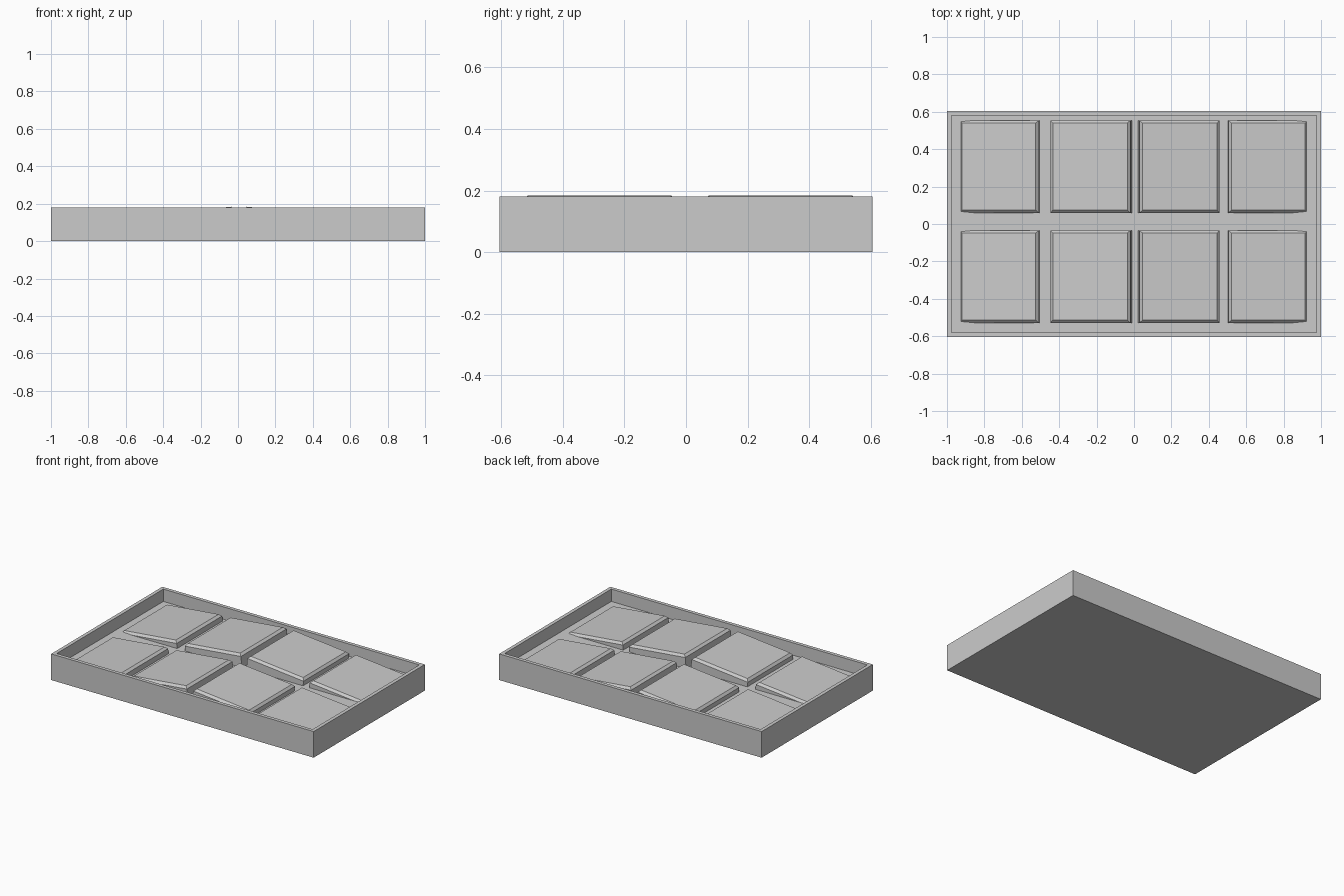
import bpy, bmesh, math
from mathutils import Matrix

cube = bpy.data.objects.get("Cube")
if cube:
    bpy.data.objects.remove(cube, do_unlink=True)

grey = bpy.data.materials.new("plain_grey")
grey.use_nodes = True
colour = (0.6, 0.6, 0.6, 1)
grey.diffuse_color = colour
grey.node_tree.nodes["Principled BSDF"].inputs["Base Color"].default_value = colour

HEIGHT, FLOOR = 0.18, 0.095
TILT = math.atan(0.1)
CHAMFER = 0.015


def box(size, centre):
    bm = bmesh.new()
    bmesh.ops.create_cube(bm, size=1)
    bmesh.ops.scale(bm, vec=size, verts=bm.verts)
    bmesh.ops.translate(bm, vec=centre, verts=bm.verts)
    return bm


def top_face(bm):
    return max(bm.faces, key=lambda f: f.calc_center_median().z)


def finish(bm, name):
    mesh = bpy.data.meshes.new(name)
    bm.to_mesh(mesh)
    bm.free()
    mesh.materials.append(grey)
    obj = bpy.data.objects.new(name, mesh)
    bpy.context.collection.objects.link(obj)
    return obj


# Tray: solid base with a thin raised rim
bm = box((2, 1.21, HEIGHT), (0, 0, HEIGHT / 2))
floor = top_face(bm)
bmesh.ops.inset_region(bm, faces=[floor], thickness=0.035)
wall = bmesh.ops.extrude_face_region(bm, geom=[floor])["geom"]
bmesh.ops.translate(bm, vec=(0, 0, FLOOR - HEIGHT),
                    verts=[v for v in wall if isinstance(v, bmesh.types.BMVert)])
if floor.is_valid:
    bmesh.ops.delete(bm, geom=[floor], context='FACES_ONLY')
bmesh.ops.recalc_face_normals(bm, faces=bm.faces)
finish(bm, "tray")


# Tile: chamfered slab, tilted about y around the middle of its top
def tile(name, x, y, z, width, depth, thickness, tilt):
    bm = box((width, depth, thickness), (0, 0, -thickness / 2))
    bmesh.ops.bevel(bm, geom=list(top_face(bm).edges), offset=CHAMFER,
                    segments=1, affect='EDGES')
    obj = finish(bm, name)
    obj.matrix_world = Matrix.Translation((x, y, z)) @ Matrix.Rotation(tilt, 4, 'Y')


# Two rows of four tiles, rising towards the middle of the tray
columns = [("outer_right", -0.722, 0.123, 0.425, 0.08),
           ("inner_right", -0.235, 0.164, 0.43, 0.1),
           ("inner_left", 0.245, 0.164, 0.43, 0.1),
           ("outer_left", 0.718, 0.123, 0.425, 0.08)]
for row, y in (("front", -0.281), ("back", 0.307)):
    for side, x, z, width, thickness in columns:
        tile(f"tile_{row}_{side}", x, y, z, width, 0.495, thickness,
             math.copysign(TILT, x))
